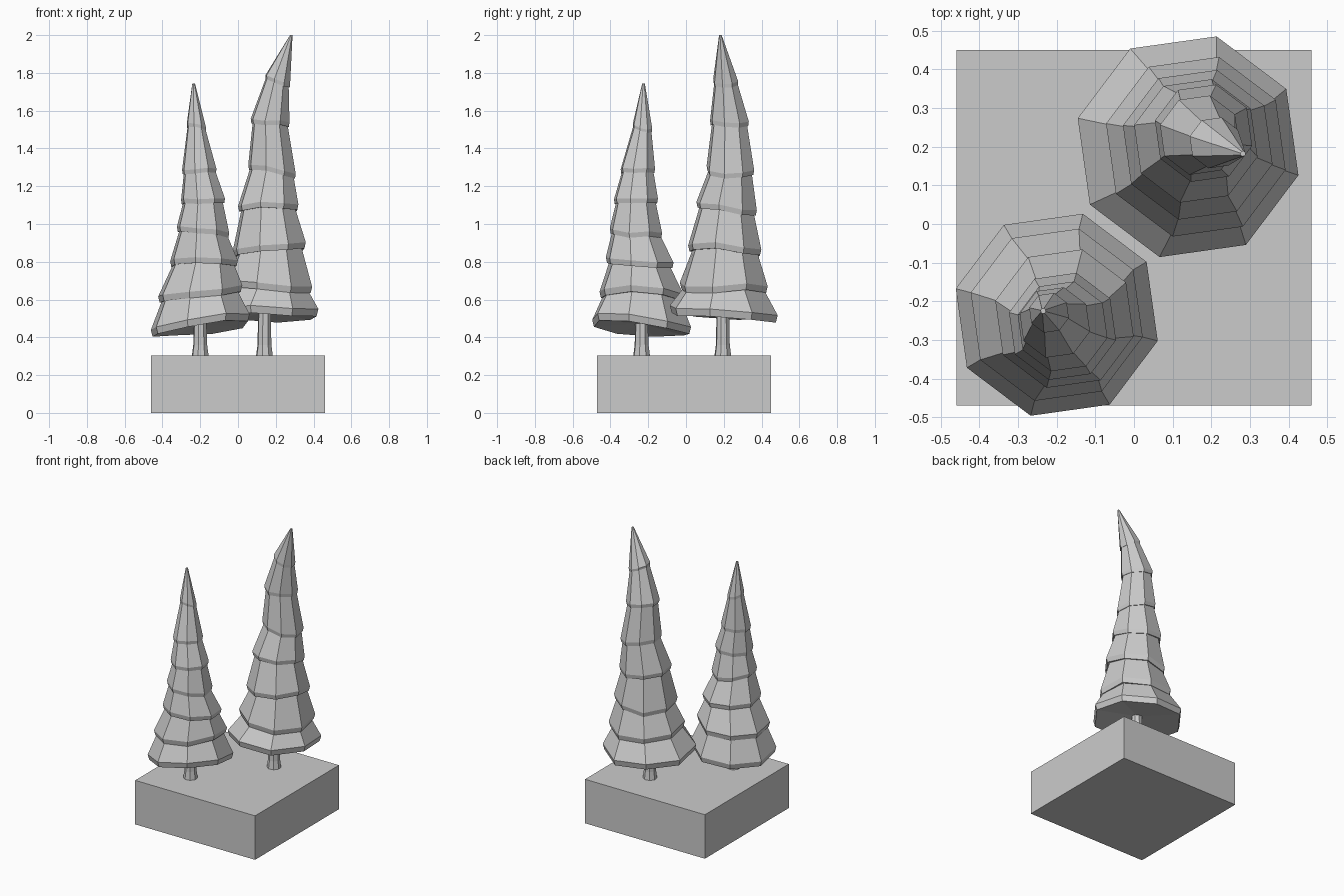
import bpy, bmesh, math, random
from mathutils import Vector

cube = bpy.data.objects.get("Cube")
if cube:
    bpy.data.objects.remove(cube, do_unlink=True)

random.seed(4)
SIDES = 8
PHASE = math.radians(30.5)

grey = bpy.data.materials.new("plain_grey")
grey.use_nodes = True
colour = (0.6, 0.6, 0.6, 1)
grey.diffuse_color = colour
grey.node_tree.nodes["Principled BSDF"].inputs["Base Color"].default_value = colour


def finish(bm, name):
    bmesh.ops.recalc_face_normals(bm, faces=bm.faces)
    mesh = bpy.data.meshes.new(name)
    bm.to_mesh(mesh)
    bm.free()
    mesh.materials.append(grey)
    obj = bpy.data.objects.new(name, mesh)
    bpy.context.collection.objects.link(obj)
    return obj


def ring(bm, centre, radius, tilt=(0, 0), jitter=None):
    """Octagon of vertices, sheared in z by the tilt slopes."""
    verts = []
    for i in range(SIDES):
        a = PHASE + math.tau * i / SIDES
        x, y = radius * math.cos(a), radius * math.sin(a)
        z = x * tilt[0] + y * tilt[1] + (jitter[i] if jitter else 0)
        verts.append(bm.verts.new(centre + Vector((x, y, z))))
    return verts


def bridge(bm, low, high):
    for i in range(SIDES):
        j = (i + 1) % SIDES
        bm.faces.new((low[i], low[j], high[j], high[i]))


def fan(bm, loop, point):
    tip = bm.verts.new(point)
    for i in range(SIDES):
        bm.faces.new((loop[i], loop[(i + 1) % SIDES], tip))


def foliage(name, tiers, tip):
    """Stack of skirts: each has a lipped rim and runs up inside the next."""
    bm = bmesh.new()
    tip = Vector(tip)
    for k, (x, y, z, r, sx, sy) in enumerate(tiers):
        c, tilt = Vector((x, y, z)), (sx, sy)
        lip = 0.015 + 0.08 * r
        jit = [random.uniform(-0.06, 0.06) * r for _ in range(SIDES)]
        under = ring(bm, c, r * 0.965, tilt, jit)
        rim = ring(bm, c + Vector((0, 0, lip)), r, tilt, jit)
        fan(bm, under, c + Vector((0, 0, 0.1 * r)))
        bridge(bm, under, rim)
        if k + 1 < len(tiers):
            nx, ny, nz, nr, nsx, nsy = tiers[k + 1]
            top = ring(bm, Vector((nx, ny, nz + 0.02)), nr * 0.88, (nsx, nsy))
            bridge(bm, rim, top)
            bm.faces.new(top)
        else:
            top = ring(bm, tip, 0.007)
            bridge(bm, rim, top)
            bm.faces.new(top)
    return finish(bm, name)


def trunk(name, x, y, top):
    bm = bmesh.new()
    rings = [ring(bm, Vector((x, y, z)), r)
             for z, r in ((0.3, 0.046), (0.36, 0.038), (top, 0.034))]
    for low, high in zip(rings, rings[1:]):
        bridge(bm, low, high)
    bm.faces.new(rings[0])
    bm.faces.new(rings[-1])
    return finish(bm, name)


# Square ground block
bm = bmesh.new()
bmesh.ops.create_cube(bm, size=1)
for v in bm.verts:
    v.co = Vector((v.co.x * 0.92, v.co.y * 0.92 - 0.01, (v.co.z + 0.5) * 0.305))
finish(bm, "ground_block")

# Short tree: x, y, z, radius, slope in x, slope in y
trunk("short_trunk", -0.2, -0.235, 0.5)
foliage("short_foliage", [
    (-0.2, -0.235, 0.445, 0.27, 0.1, -0.08),
    (-0.2, -0.235, 0.61, 0.23, 0.08, -0.06),
    (-0.18, -0.245, 0.775, 0.185, -0.05, -0.08),
    (-0.185, -0.265, 0.945, 0.143, -0.1, -0.06),
    (-0.185, -0.265, 1.105, 0.12, 0, 0),
    (-0.205, -0.255, 1.27, 0.094, 0.05, 0),
    (-0.22, -0.23, 1.5, 0.053, -0.25, -0.2),
], (-0.235, -0.225, 1.745))

# Tall leaning tree
trunk("tall_trunk", 0.14, 0.195, 0.55)
foliage("tall_foliage", [
    (0.14, 0.2, 0.505, 0.295, 0, -0.06),
    (0.16, 0.2, 0.65, 0.24, -0.05, 0),
    (0.165, 0.205, 0.84, 0.2, 0.1, -0.05),
    (0.16, 0.215, 1.065, 0.165, 0, -0.1),
    (0.18, 0.235, 1.27, 0.13, -0.18, 0),
    (0.17, 0.23, 1.525, 0.106, -0.1, 0),
    (0.21, 0.21, 1.745, 0.068, -0.35, 0),
], (0.282, 0.182, 2.0))
